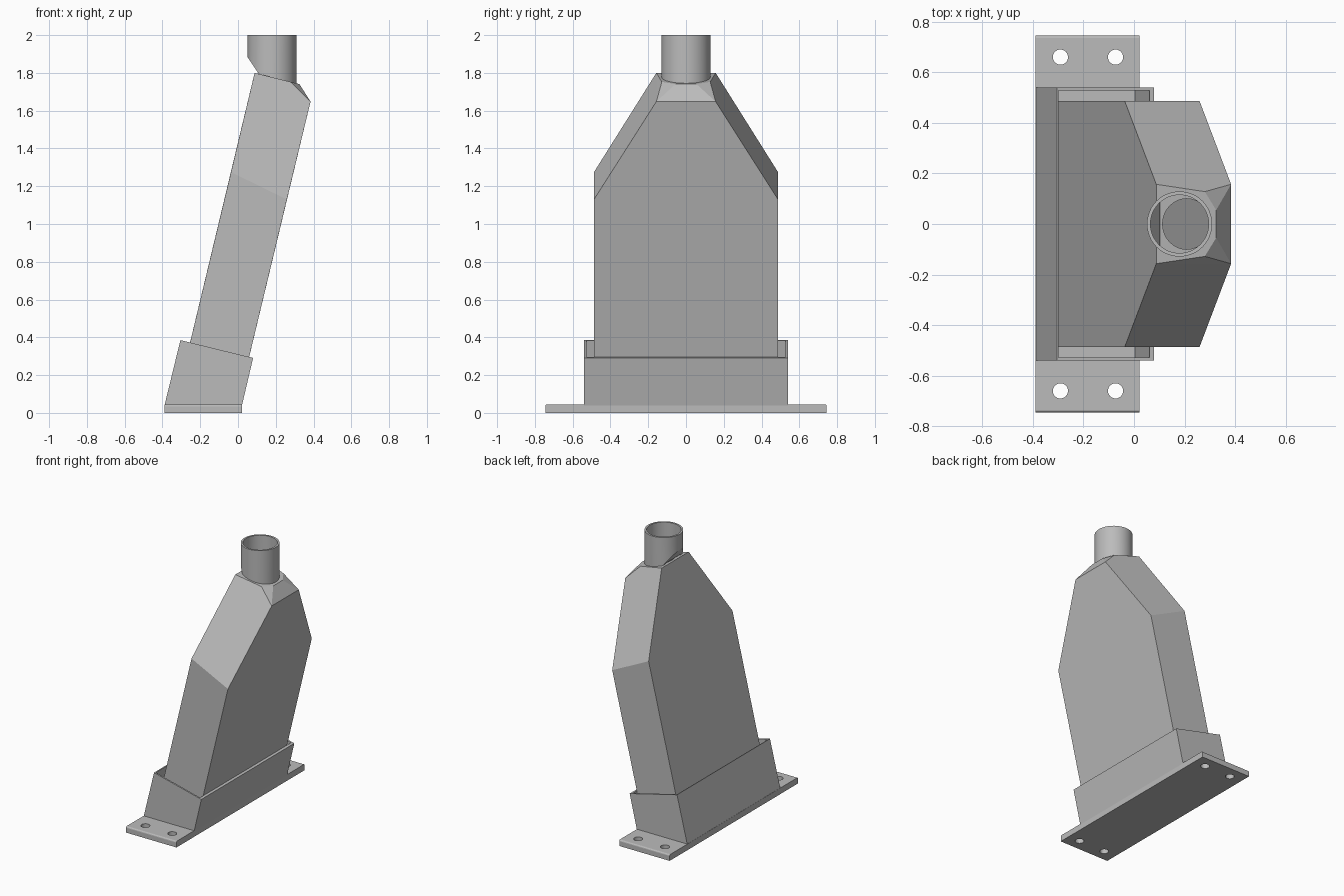
import bpy, bmesh, math
from mathutils import Matrix

cube = bpy.data.objects.get("Cube")
if cube:
    bpy.data.objects.remove(cube, do_unlink=True)

grey = bpy.data.materials.new("plain grey")
grey.use_nodes = True
colour = (0.5, 0.5, 0.5, 1)
grey.diffuse_color = colour
grey.node_tree.nodes["Principled BSDF"].inputs["Base Color"].default_value = colour


def finish(bm, name):
    bmesh.ops.recalc_face_normals(bm, faces=bm.faces[:])
    mesh = bpy.data.meshes.new(name)
    bm.to_mesh(mesh)
    bm.free()
    mesh.materials.append(grey)
    obj = bpy.data.objects.new(name, mesh)
    bpy.context.collection.objects.link(obj)
    return obj


def cylinder(name, x, y, z, rx, ry, depth):
    bm = bmesh.new()
    place = Matrix.Translation((x, y, z)) @ Matrix.Diagonal((rx, ry, 1, 1))
    bmesh.ops.create_cone(bm, cap_ends=True, segments=32, radius1=1, radius2=1,
                          depth=depth, matrix=place)
    obj = finish(bm, name)
    obj.hide_render = True
    obj.hide_viewport = True
    obj.display_type = 'WIRE'
    return obj


def cut(obj, cutter):
    mod = obj.modifiers.new("cut", 'BOOLEAN')
    mod.operation = 'DIFFERENCE'
    mod.solver = 'EXACT'
    mod.object = cutter


def bridge(bm, a, b):
    n = len(a)
    for i in range(n):
        j = (i + 1) % n
        bm.faces.new((a[i], a[j], b[j], b[i]))


# Base flange with softened end edges and four bolt holes
bm = bmesh.new()
bmesh.ops.create_cube(bm, size=1, matrix=Matrix.Translation((-0.184, 0, 0.0225))
                      @ Matrix.Diagonal((0.41, 1.49, 0.045, 1)))
ends = [e for e in bm.edges if all(v.co.z > 0.04 for v in e.verts)
        and abs(e.verts[0].co.y - e.verts[1].co.y) < 0.01]
bmesh.ops.bevel(bm, geom=ends, offset=0.01, segments=3, affect='EDGES', profile=0.5)
flange = finish(bm, "base_flange")
for x in (-0.291, -0.073):
    for y in (-0.66, 0.66):
        cut(flange, cylinder("bolt_hole_cutter", x, y, 0.02, 0.03, 0.03, 0.2))

# Leaning open socket around the duct foot
bm = bmesh.new()


def socket_loop(x0, z0, x1, z1, y):
    return [bm.verts.new(p) for p in
            ((x0, -y, z0), (x1, -y, z1), (x1, y, z1), (x0, y, z0))]


loops = [socket_loop(-0.389, 0.04, 0.021, 0.04, 0.54),
         socket_loop(-0.305, 0.385, 0.08, 0.291, 0.54),
         socket_loop(-0.298, 0.383, 0.062, 0.295, 0.528),
         socket_loop(-0.382, 0.04, 0.003, 0.04, 0.528)]
for i in range(4):
    bridge(bm, loops[i], loops[(i + 1) % 4])
finish(bm, "socket")

# Leaning hollow duct with tapered shoulders
bm = bmesh.new()
half = {"foot_back": (-0.333, 0.487, 0.042), "foot_front": (-0.002, 0.487, 0.042),
        "shoulder_back": (-0.037, 0.487, 1.275), "shoulder_front": (0.259, 0.487, 1.13),
        "top_back": (0.088, 0.157, 1.8), "top_front": (0.384, 0.157, 1.648),
        "neck_side": (0.28, 0.128, 1.752), "neck_front": (0.325, 0.055, 1.741)}
L = {k: bm.verts.new(p) for k, p in half.items()}
R = {k: bm.verts.new((x, -y, z)) for k, (x, y, z) in half.items()}
for s in (L, R):
    for keys in (("foot_back", "foot_front", "shoulder_front", "shoulder_back"),
                 ("shoulder_back", "shoulder_front", "top_front", "top_back"),
                 ("top_back", "top_front", "neck_side"),
                 ("neck_side", "top_front", "neck_front")):
        bm.faces.new([s[k] for k in keys])
for keys in (("foot_back", "foot_front"),
             ("foot_back", "shoulder_back", "top_back"),
             ("foot_front", "shoulder_front", "top_front"),
             ("top_front", "neck_front"),
             ("top_back", "neck_side", "neck_front")):
    bm.faces.new([L[k] for k in keys] + [R[k] for k in reversed(keys)])
duct = finish(bm, "duct")
shell = duct.modifiers.new("wall", 'SOLIDIFY')
shell.thickness = 0.012
shell.offset = -1
cut(duct, cylinder("duct_opening_cutter", 0.208, 0, 1.85, 0.095, 0.1, 0.3))

# Upright outlet pipe, its lower end following the duct top
bm = bmesh.new()
SEG = 48


def foot_height(x):
    return max(1.795 - 0.25 * (x - 0.088), 1.885 - 1.5 * (x - 0.05))


def pipe_loop(r, top):
    loop = []
    for i in range(SEG):
        a = 2 * math.pi * i / SEG
        x = 0.18 + r * math.cos(a)
        loop.append(bm.verts.new((x, r * math.sin(a), 2 if top else foot_height(x))))
    return loop


rings = [pipe_loop(0.129, False), pipe_loop(0.129, True),
         pipe_loop(0.115, True), pipe_loop(0.115, False)]
for i in range(4):
    bridge(bm, rings[i], rings[(i + 1) % 4])
pipe = finish(bm, "outlet_pipe")

# Sloping plate that closes the overhanging side of the pipe
bm = bmesh.new()
arc = []
for i in range(SEG):
    a = 2 * math.pi * i / SEG
    x = 0.18 + 0.127 * math.cos(a)
    if x < 0.115:
        arc.append(bm.verts.new((x, 0.127 * math.sin(a), 1.885 - 1.5 * (x - 0.05))))
plate = bm.faces.new(arc)
bmesh.ops.solidify(bm, geom=[plate], thickness=0.006)
finish(bm, "pipe_closing_plate")

# Smooth only the round pipe
bpy.ops.object.select_all(action='DESELECT')
pipe.select_set(True)
bpy.context.view_layer.objects.active = pipe
bpy.ops.object.shade_smooth_by_angle(angle=math.radians(30))
